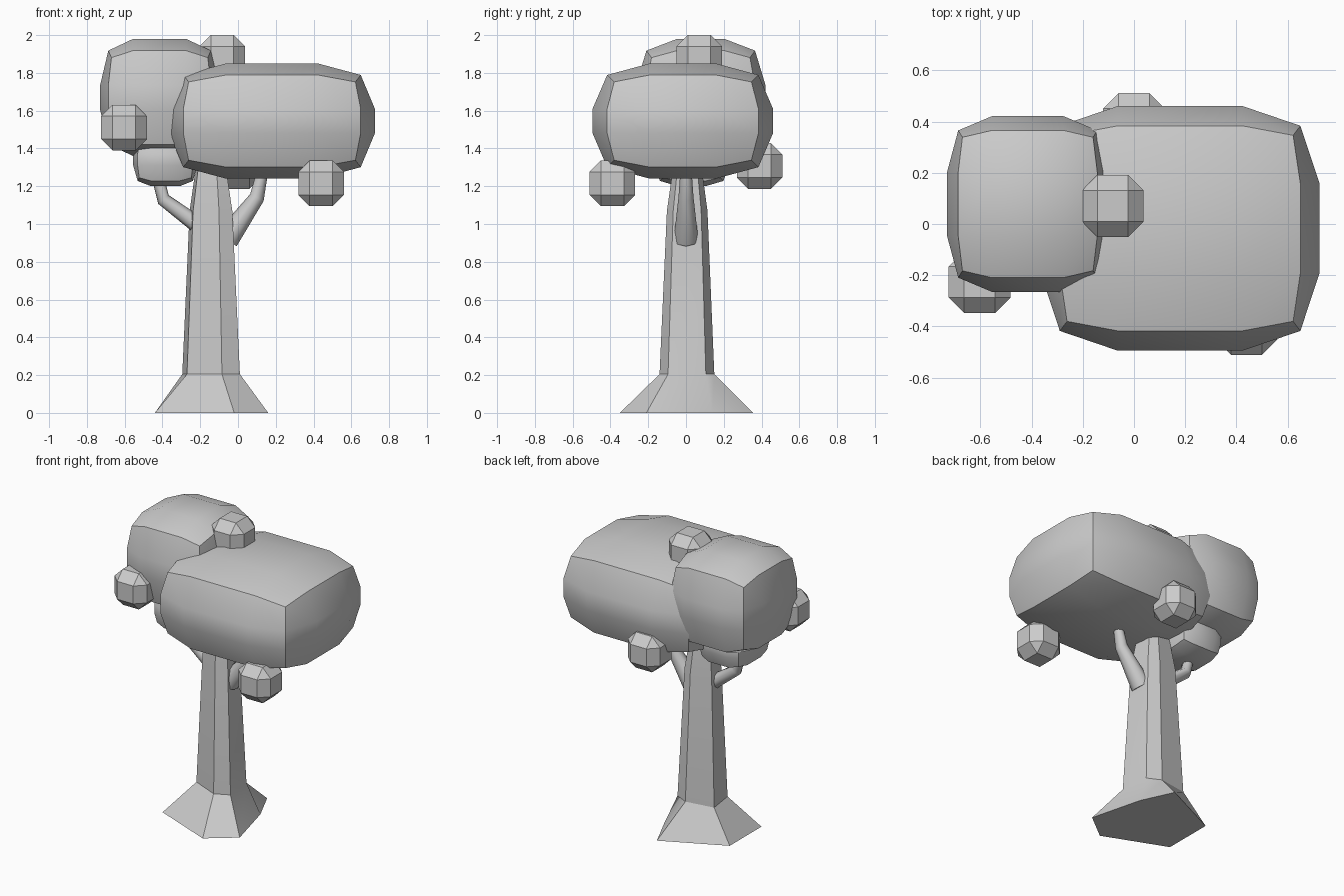
import bpy, bmesh, math
from mathutils import Vector

cube = bpy.data.objects.get("Cube")
if cube:
    bpy.data.objects.remove(cube, do_unlink=True)

grey = bpy.data.materials.new("plain_grey")
grey.use_nodes = True
COLOUR = (0.6, 0.6, 0.6, 1)
grey.diffuse_color = COLOUR
grey.node_tree.nodes["Principled BSDF"].inputs["Base Color"].default_value = COLOUR


def finish(name, bm, angle=35):
    bmesh.ops.recalc_face_normals(bm, faces=bm.faces)
    mesh = bpy.data.meshes.new(name)
    bm.to_mesh(mesh)
    bm.free()
    mesh.materials.append(grey)
    obj = bpy.data.objects.new(name, mesh)
    bpy.context.collection.objects.link(obj)
    bpy.ops.object.select_all(action='DESELECT')
    obj.select_set(True)
    bpy.context.view_layer.objects.active = obj
    bpy.ops.object.shade_smooth_by_angle(angle=math.radians(angle))
    return obj


def loft(bm, rings):
    """Skin a list of equal rings and cap both ends."""
    loops = [[bm.verts.new(p) for p in ring] for ring in rings]
    n = len(loops[0])
    for a, b in zip(loops, loops[1:]):
        for i in range(n):
            j = (i + 1) % n
            bm.faces.new((a[i], a[j], b[j], b[i]))
    bm.faces.new(loops[0][::-1])
    bm.faces.new(loops[-1])


# Foliage: a cube in thirds, puffed so edges and corners draw in
INNER = (0.445, 0.365, 0.21)
EDGE = (0.862, 0.838, 0.80)
CORNER = (0.81, 0.76, 0.68)


def foliage(name, centre, half):
    bm = bmesh.new()
    bmesh.ops.create_cube(bm, size=2)
    bmesh.ops.subdivide_edges(bm, edges=bm.edges[:], cuts=2, use_grid_fill=True)
    for v in bm.verts:
        outer = [abs(c) > 0.9 for c in v.co]
        reach = ((1, 1, 1), EDGE, CORNER)[sum(outer) - 1]
        v.co = [centre[k] + half[k] * math.copysign(reach[k] if outer[k] else INNER[k], v.co[k])
                for k in range(3)]
    finish(name, bm)


foliage("large_foliage", (0.18, -0.017, 1.545), (0.545, 0.478, 0.305))
foliage("tall_foliage", (-0.415, 0.078, 1.67), (0.315, 0.343, 0.31))
foliage("small_foliage", (-0.385, 0.03, 1.34), (0.17, 0.2, 0.14))


# Fruit: chamfered cubes
def fruit(name, centre):
    bm = bmesh.new()
    bmesh.ops.create_cube(bm, size=2)
    bmesh.ops.bevel(bm, geom=bm.edges[:], offset=0.5, segments=1, affect='EDGES')
    for v in bm.verts:
        v.co = Vector(centre) + v.co * 0.121
    finish(name, bm, 20)


fruit("right_fruit", (-0.603, -0.227, 1.51))
fruit("left_fruit", (0.44, -0.39, 1.215))
fruit("top_fruit", (-0.083, 0.07, 1.88))
fruit("back_fruit", (0, 0.39, 1.307))

# Trunk: uneven six-sided column with flared roots
roots = [(-.44, -.18), (-.02, -.35), (.16, -.21), (.07, .14), (-.03, .355), (-.44, .16)]
waist = [(-.27, -.06), (-.085, -.14), (.01, -.095), (-.01, .105), (-.1, .15), (-.295, .12)]


def trunk_ring(scale, z):
    return [(-0.145 + (x + 0.145) * scale, 0.01 + (y - 0.01) * scale, z) for x, y in waist]


bm = bmesh.new()
loft(bm, [[(x, y, 0) for x, y in roots], trunk_ring(1, 0.205),
          trunk_ring(0.74, 1.07), trunk_ring(0.52, 1.3)])
finish("trunk", bm, 30)


# Branches: tapered bent tubes growing sideways then up
def branch(name, path, radii):
    pts = [Vector(p) for p in path]
    rings = []
    for i, p in enumerate(pts):
        t = (pts[min(i + 1, len(pts) - 1)] - pts[max(i - 1, 0)]).normalized()
        across = Vector((0, 1, 0))
        up = across.cross(t)
        rings.append([p + radii[i] * (across * math.cos(a) + up * math.sin(a))
                      for a in (math.tau * k / 8 for k in range(8))])
    bm = bmesh.new()
    loft(bm, rings)
    finish(name, bm, 50)


branch("left_branch", [(-.06, 0, .92), (.1, 0, 1.14), (.13, 0, 1.28)], (.065, .04, .03))
branch("right_branch", [(-.22, .02, 1.0), (-.395, .02, 1.13), (-.425, .02, 1.25)], (.045, .036, .032))
